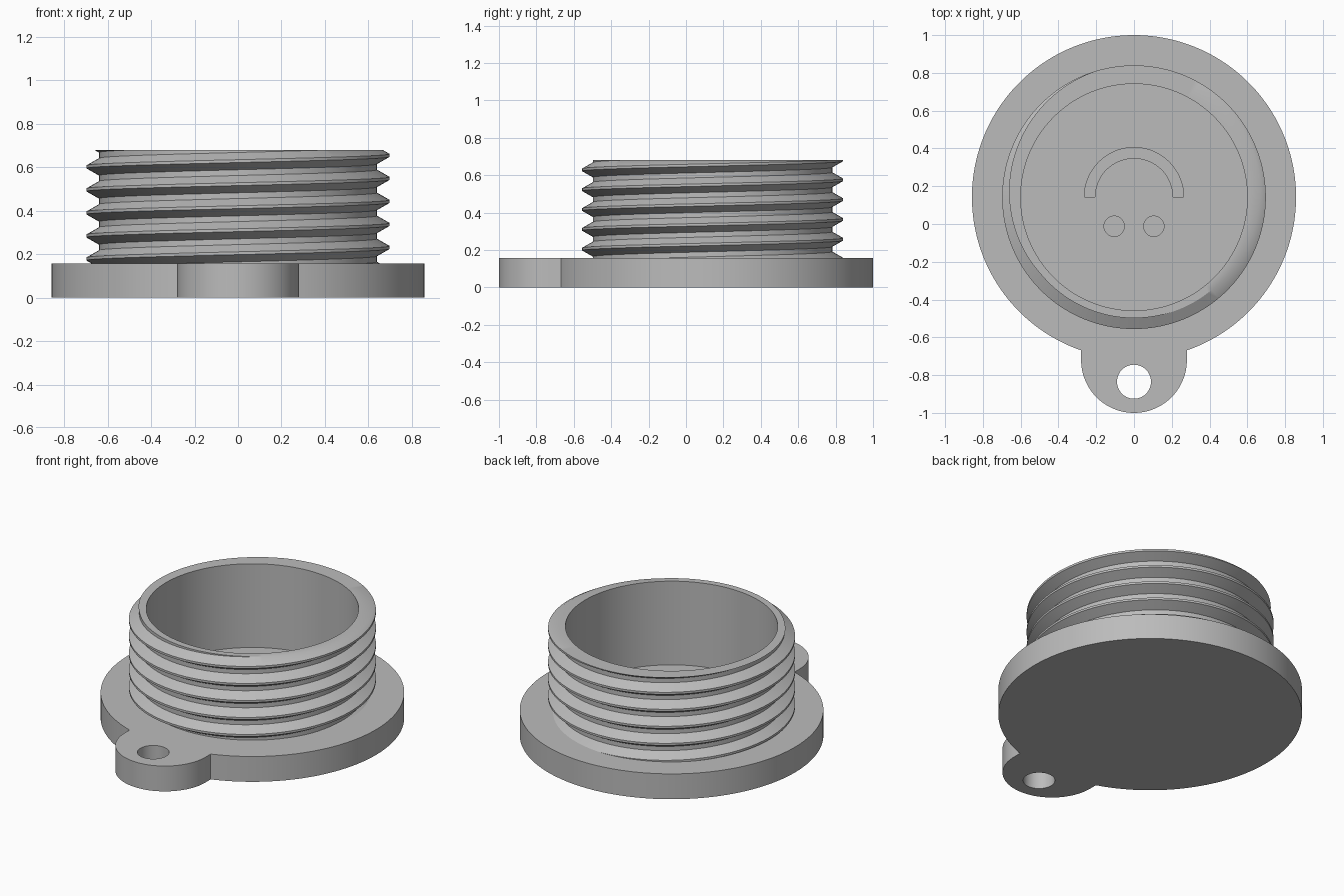
import bpy, bmesh
from math import pi, sin, cos, asin
from mathutils import Vector

if "Cube" in bpy.data.objects:
    bpy.data.objects.remove(bpy.data.objects["Cube"])

CY = 0.142            # centre of the cap in y
BASE_R, BASE_H = 0.858, 0.158
TOP_Z = 0.68
INNER_R = 0.6
POCKET = 0.04         # depth of the engraved face

grey = bpy.data.materials.new("plain grey")
grey.use_nodes = True
colour = (0.5, 0.5, 0.5, 1)
grey.diffuse_color = colour
grey.node_tree.nodes["Principled BSDF"].inputs["Base Color"].default_value = colour


def arc(cx, cy, r, a0, a1, n):
    return [(cx + r * cos(a0 + (a1 - a0) * i / n), cy + r * sin(a0 + (a1 - a0) * i / n))
            for i in range(n + 1)]


def circle(cx, cy, r, n):
    return arc(cx, cy, r, 0, 2 * pi, n)[:-1]


def ring(bm, pts, z):
    return [bm.verts.new((x, y, z)) for x, y in pts]


def wall(bm, a, b):
    for i in range(len(a)):
        j = (i + 1) % len(a)
        bm.faces.new((a[i], a[j], b[j], b[i]))


def fill(bm, edges):
    bmesh.ops.triangle_fill(bm, edges=edges, use_beauty=True, normal=(0, 0, 1))


def fill_rings(bm, *rings):
    edges = []
    for r in rings:
        for i in range(len(r)):
            pair = (r[i - 1], r[i])
            edges.append(bm.edges.get(pair) or bm.edges.new(pair))
    fill(bm, edges)


def finish(bm, name):
    bmesh.ops.recalc_face_normals(bm, faces=bm.faces[:])
    mesh = bpy.data.meshes.new(name)
    bm.to_mesh(mesh)
    bm.free()
    mesh.materials.append(grey)
    mesh.shade_smooth()
    mesh.set_sharp_from_angle(angle=pi / 6)
    obj = bpy.data.objects.new(name, mesh)
    bpy.context.collection.objects.link(obj)


# Base plate with key ring tab, through hole and engraved face
tab_r, tab_y = 0.28, -0.72
notch = asin(tab_r / BASE_R)
outline = arc(0, CY, BASE_R, notch - pi / 2, 1.5 * pi - notch, 160)
outline += arc(0, tab_y, tab_r, pi, 2 * pi, 48)
hole = circle(0, -0.835, 0.09, 40)
smile = arc(0, CY, 0.263, 0, pi, 48) + arc(0, CY, 0.207, pi, 0, 48)
eyes = [circle(s * 0.105, -0.012, 0.054, 32) for s in (-1, 1)]

bm = bmesh.new()
top, bottom = [], []
for pts in (outline, hole):
    bottom.append(ring(bm, pts, 0))
    top.append(ring(bm, pts, BASE_H))
    wall(bm, bottom[-1], top[-1])
for pts in [smile] + eyes:
    low = ring(bm, pts, BASE_H - POCKET)
    top.append(ring(bm, pts, BASE_H))
    wall(bm, low, top[-1])
    fill_rings(bm, low)
fill_rings(bm, *top)
fill_rings(bm, *bottom)
finish(bm, "base_plate")

# Threaded collar: one helical strip, trimmed flat at both ends
N, TURNS = 144, 8
PITCH, CREST, ROOT = 0.106, 0.698, 0.64
START_Z = 0.655 - 6 * PITCH
profile = [(-1 / 16, CREST), (1 / 16, CREST), (6 / 16, ROOT), (10 / 16, ROOT)]

bm = bmesh.new()
columns = []
for n in range(N * TURNS + 1):
    a = 2 * pi * n / N
    z = START_Z + PITCH * n / N
    columns.append([bm.verts.new((r * cos(a), CY + r * sin(a), z + dz * PITCH))
                    for dz, r in profile])
for n in range(N * TURNS):
    a, b = columns[n], columns[n + 1]
    for j in range(3):
        bm.faces.new((a[j], b[j], b[j + 1], a[j + 1]))
    if n + N < N * TURNS:
        bm.faces.new((a[3], b[3], columns[n + 1 + N][0], columns[n + N][0]))
for z, side in ((TOP_Z, 1), (BASE_H - 0.01, -1)):
    bmesh.ops.bisect_plane(bm, geom=bm.verts[:] + bm.edges[:] + bm.faces[:], dist=1e-5,
                           plane_co=Vector((0, CY, z)), plane_no=Vector((0, 0, side)),
                           clear_outer=True)

# Flat rim and inner wall
rim = [e for e in bm.edges if e.is_boundary and all(abs(v.co.z - TOP_Z) < 1e-4 for v in e.verts)]
inner = circle(0, CY, INNER_R, 128)
high, low = ring(bm, inner, TOP_Z), ring(bm, inner, BASE_H - 0.01)
wall(bm, low, high)
rim += [bm.edges.get((high[i - 1], high[i])) for i in range(len(high))]
fill(bm, rim)
finish(bm, "threaded_collar")
